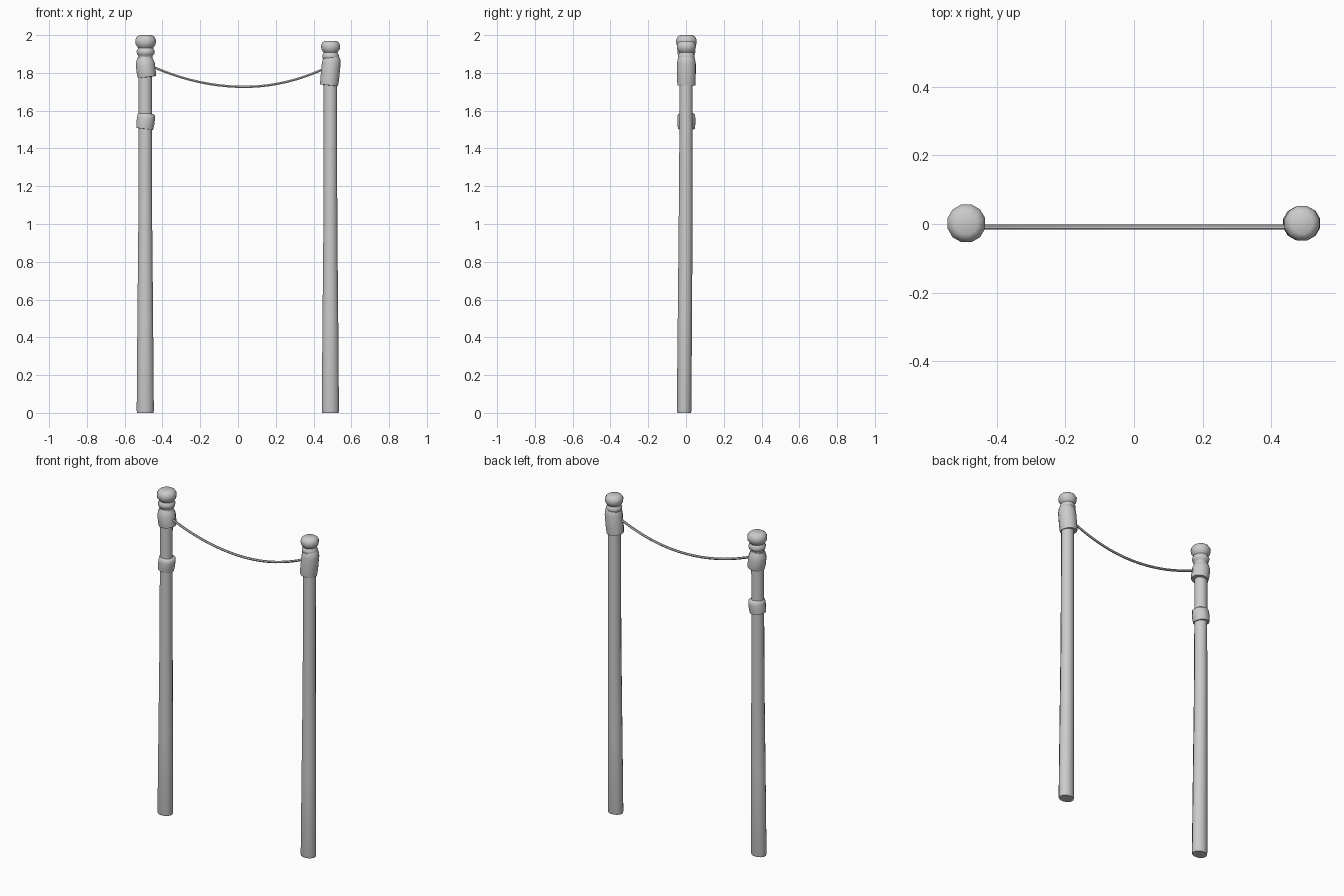
import bpy, bmesh, math

if "Cube" in bpy.data.objects:
    bpy.data.objects.remove(bpy.data.objects["Cube"])

SIDES = 12

def lathe(name, rings, cx, tilt=0.0):
    """Stack of elliptical rings (z, rx, ry, y offset), capped at both ends."""
    bm = bmesh.new()
    loops = []
    zmid = (rings[0][0] + rings[-1][0]) / 2
    for z, rx, ry, oy in rings:
        loop = []
        for i in range(SIDES):
            a = math.tau * (i + 0.5) / SIDES
            x = rx * math.cos(a)
            loop.append(bm.verts.new((cx + x - tilt * (z - zmid), oy + ry * math.sin(a), z + tilt * x)))
        loops.append(loop)
    for lo, hi in zip(loops, loops[1:]):
        for i in range(SIDES):
            j = (i + 1) % SIDES
            bm.faces.new((lo[i], lo[j], hi[j], hi[i]))
    bm.faces.new(loops[0][::-1])
    bm.faces.new(loops[-1])
    me = bpy.data.meshes.new(name)
    bm.to_mesh(me)
    bm.free()
    ob = bpy.data.objects.new(name, me)
    bpy.context.collection.objects.link(ob)
    finish(ob)

def finish(ob):
    bpy.ops.object.select_all(action='DESELECT')
    ob.select_set(True)
    bpy.context.view_layer.objects.active = ob
    bpy.ops.object.shade_smooth_by_angle(angle=math.radians(50))

def round_rings(pts):
    return [(z, r, r, 0.002) for z, r in pts]

def finial(name, cx, top, s):
    # neck, bead and mushroom knob, measured down from the top
    pts = [(-.15, .037), (-.115, .038), (-.108, .039), (-.102, .047), (-.085, .050), (-.074, .044),
           (-.068, .041), (-.060, .047), (-.048, .055), (-.025, .057), (-.008, .047), (0, .034)]
    lathe(name, round_rings([(top + z * s, r * s) for z, r in pts]), cx)

# tapered posts
for name, cx, top in (("left_post", -.491, 1.88), ("right_post", .489, 1.86)):
    lathe(name, [(0, .045, .037, -.010), (.012, .047, .040, -.010), (.5, .043, .039, -.006),
                 (1.0, .038, .038, -.002), (1.5, .037, .036, 0), (top, .037, .036, .001)], cx)

# collars
lathe("left_lower_collar", round_rings([(1.503, .036), (1.504, .046), (1.53, .049),
      (1.56, .049), (1.578, .047), (1.586, .036)]), -.489, -.12)
lathe("left_upper_collar", round_rings([(1.777, .036), (1.778, .049), (1.80, .052),
      (1.845, .052), (1.862, .048), (1.885, .038)]), -.489, .12)
lathe("right_collar", round_rings([(1.734, .036), (1.735, .049), (1.765, .051),
      (1.85, .051), (1.875, .047), (1.892, .037)]), .490, -.1)

finial("left_finial", -.489, 2.0, 1.0)
finial("right_finial", .490, 1.97, .92)

# sagging rope
cu = bpy.data.curves.new("rope_path", 'CURVE')
cu.dimensions = '3D'
cu.bevel_depth = .007
cu.bevel_resolution = 1
cu.use_fill_caps = True
sp = cu.splines.new('POLY')
N = 18
sp.points.add(N)
for i, p in enumerate(sp.points):
    x = -.46 + .93 * i / N
    k = .45 if x < .035 else .54
    p.co = (x, -.009, 1.726 + k * (x - .035) ** 2, 1)
tmp = bpy.data.objects.new("rope_path", cu)
bpy.context.collection.objects.link(tmp)
me = bpy.data.meshes.new_from_object(tmp.evaluated_get(bpy.context.evaluated_depsgraph_get()))
bpy.data.objects.remove(tmp)
rope = bpy.data.objects.new("rope", me)
bpy.context.collection.objects.link(rope)
finish(rope)
